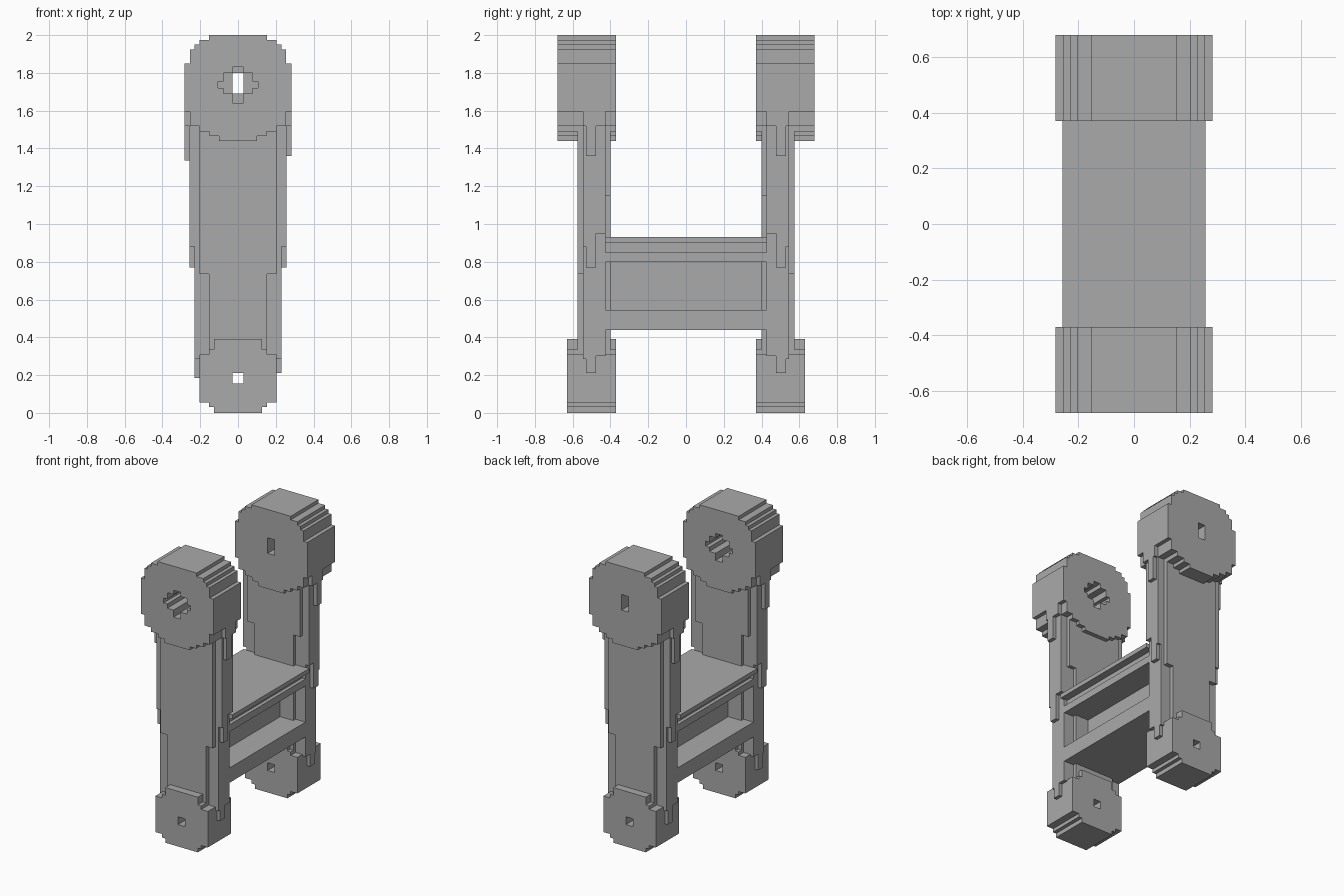
import bpy, math

default = bpy.data.objects.get("Cube")
if default:
    bpy.data.objects.remove(default)

grey = bpy.data.materials.new("plain grey")
grey.use_nodes = True
grey.diffuse_color = (0.4, 0.4, 0.4, 1)
grey.node_tree.nodes["Principled BSDF"].inputs["Base Color"].default_value = (0.4, 0.4, 0.4, 1)


def stairs(steps, top):
    """Symmetric stepped outline from (start height, half width) pairs."""
    right = []
    ends = [z for z, _ in steps[1:]] + [top]
    for (z, half), end in zip(steps, ends):
        right += [(half, z), (half, end)]
    return right + [(-x, z) for x, z in reversed(right)]


def extrude(name, outlines, y0, y1):
    """Extrude stepped outlines along y; extra outlines become holes."""
    curve = bpy.data.curves.new(name, "CURVE")
    curve.dimensions = "2D"
    curve.fill_mode = "BOTH"
    curve.extrude = abs(y1 - y0) / 2
    for points in outlines:
        spline = curve.splines.new("POLY")
        spline.points.add(len(points) - 1)
        for p, (x, z) in zip(spline.points, points):
            p.co = (x, z, 0, 1)
        spline.use_cyclic_u = True
    temp = bpy.data.objects.new(name + "_outline", curve)
    bpy.context.collection.objects.link(temp)
    graph = bpy.context.evaluated_depsgraph_get()
    mesh = bpy.data.meshes.new_from_object(temp.evaluated_get(graph))
    bpy.data.objects.remove(temp)
    mesh.materials.clear()
    mesh.materials.append(grey)
    for face in mesh.polygons:
        face.use_smooth = False
    obj = bpy.data.objects.new(name, mesh)
    obj.rotation_euler.x = math.pi / 2
    obj.location.y = (y0 + y1) / 2
    bpy.context.collection.objects.link(obj)
    return obj


def side_tab(name, x0, x1, y0, y1, z0, z1):
    extrude(name, [[(x0, z0), (x1, z0), (x1, z1), (x0, z1)]], y0, y1)


disc = stairs([(1.44, .10), (1.465, .15), (1.49, .205), (1.52, .255), (1.595, .283),
               (1.85, .255), (1.925, .23), (1.95, .205), (1.975, .153)], 2.0)
cross_hole = stairs([(1.64, .028), (1.69, .077), (1.72, .105),
                     (1.755, .077), (1.80, .028)], 1.83)
slot_hole = stairs([(1.69, .028)], 1.80)
foot = stairs([(0, .127), (.03, .153), (.055, .205), (.31, .153), (.335, .127)], .39)
foot_hole = stairs([(.155, .028)], .21)

for end, s, hole in (("front", -1, cross_hole), ("back", 1, slot_hole)):
    # Round head and foot, each with its hole
    extrude(end + "_head", [disc, hole], s * .37, s * .68)
    extrude(end + "_foot", [foot, foot_hole], s * .37, s * .63)

    # Leg core with raised panels on both faces
    extrude(end + "_leg_core", [stairs([(.30, .23), (.95, .257)], 1.60)], s * .425, s * .545)
    extrude(end + "_outer_panel", [stairs([(.32, .153), (.735, .205)], 1.58)], s * .54, s * .575)
    extrude(end + "_inner_panel", [stairs([(.32, .153), (1.15, .205)], 1.58)], s * .40, s * .43)

    # Overlapping tabs on the sides of the leg
    for side, d, drop in (("left", 1, 0), ("right", -1, .025)):
        name = f"{end}_{side}_"
        side_tab(name + "head_tab", d * .2, d * .283, s * .477, s * .53, 1.36 - drop, 1.6)
        side_tab(name + "head_shoulder", d * .2, d * .283, s * .425, s * .545, 1.52, 1.6)
        side_tab(name + "leg_tab", d * .2, d * .257, s * .477, s * .53, .77, .95)
        side_tab(name + "leg_shoulder", d * .2, d * .257, s * .477, s * .545, .88, .95)
        side_tab(name + "foot_tab", d * .19, d * .23, s * .477, s * .53, .21 - drop, .31)
        side_tab(name + "foot_shoulder", d * .19, d * .23, s * .477, s * .545, .285, .31)

# Cross beam: grooved shelf, thin web and lower bar
beam = stairs([(.44, .23), (.545, .05), (.80, .23), (.85, .205), (.90, .257)], .93)
extrude("cross_beam", [beam], -.43, .43)
